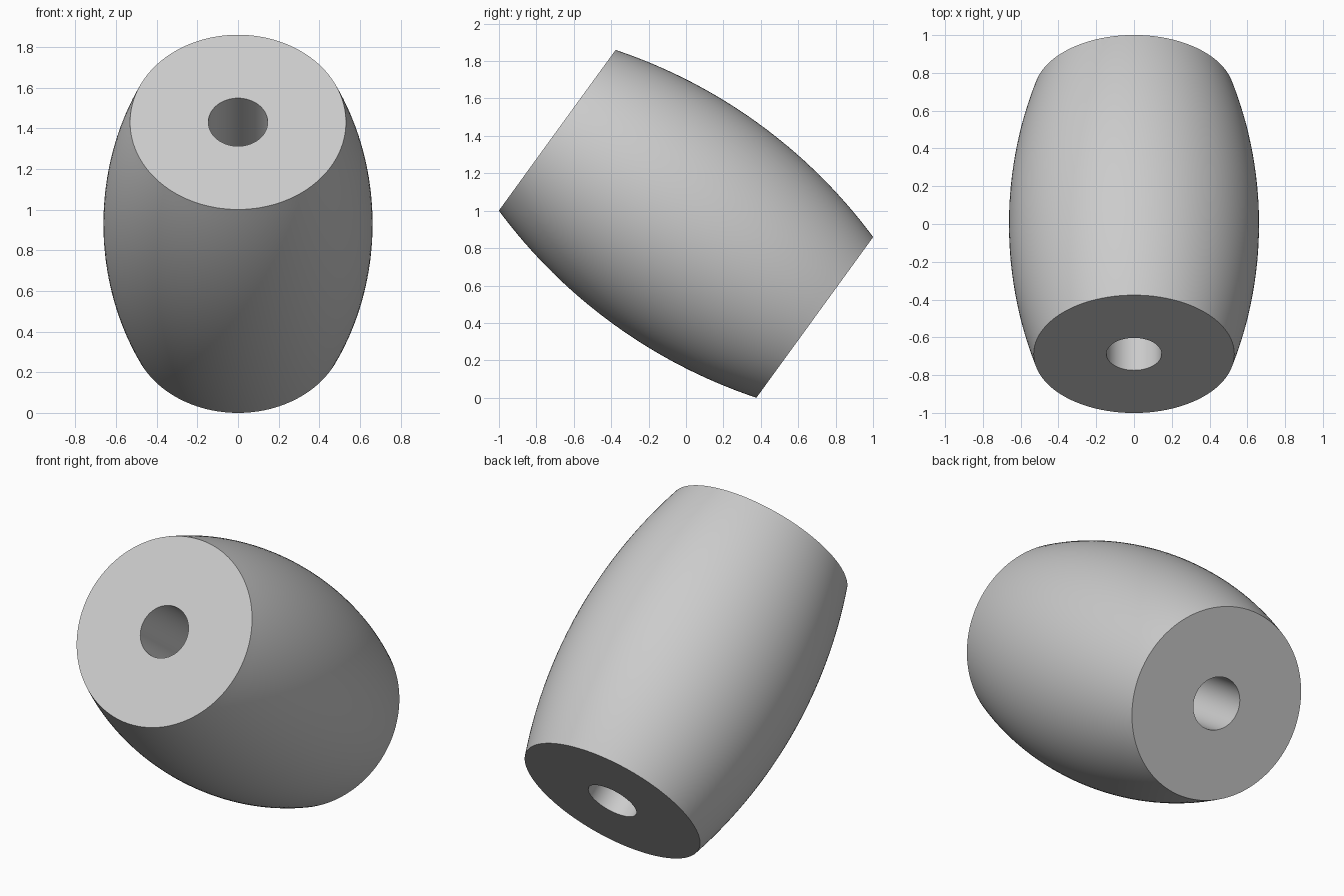
import bpy, bmesh
from math import radians, sqrt, pi
from mathutils import Matrix, Vector

cube = bpy.data.objects.get("Cube")
if cube:
    bpy.data.objects.remove(cube, do_unlink=True)

HALF = 0.851       # half length along the axis
END_R = 0.531      # radius of the flat ends
MID_R = 0.662      # radius at the bulge
BORE_R = 0.146     # radius of the through hole
SEGMENTS = 128
RINGS = 32

# Plain grey material
grey = bpy.data.materials.new("plain grey")
grey.use_nodes = True
colour = (0.6, 0.6, 0.6, 1)
grey.diffuse_color = colour
grey.node_tree.nodes["Principled BSDF"].inputs["Base Color"].default_value = colour

# Closed profile: circular-arc side, then the straight bore
sag = MID_R - END_R
arc_r = (HALF ** 2 + sag ** 2) / (2 * sag)
heights = [HALF * (2 * i / RINGS - 1) for i in range(RINGS + 1)]
profile = [(MID_R - arc_r + sqrt(arc_r ** 2 - z * z), z) for z in heights]
profile += [(BORE_R, HALF), (BORE_R, -HALF)]

# Lathe the profile around its axis
bm = bmesh.new()
verts = [bm.verts.new((r, 0, z)) for r, z in profile]
edges = [bm.edges.new((verts[i - 1], verts[i])) for i in range(len(verts))]
bmesh.ops.spin(bm, geom=verts + edges, cent=(0, 0, 0), axis=(0, 0, 1),
               angle=2 * pi, steps=SEGMENTS, use_merge=True)
bmesh.ops.remove_doubles(bm, verts=bm.verts, dist=0.0001)
bmesh.ops.recalc_face_normals(bm, faces=bm.faces)

# Tilt the barrel so one end looks forward and up, then rest it on the ground
bm.transform(Matrix.Rotation(radians(54), 4, "X"))
bm.transform(Matrix.Translation(Vector((0, 0, -min(v.co.z for v in bm.verts)))))

mesh = bpy.data.meshes.new("barrel_bushing")
bm.to_mesh(mesh)
bm.free()
mesh.materials.append(grey)
barrel = bpy.data.objects.new("barrel_bushing", mesh)
bpy.context.collection.objects.link(barrel)

# Smooth sides with crisp rims
bpy.ops.object.select_all(action="DESELECT")
barrel.select_set(True)
bpy.context.view_layer.objects.active = barrel
bpy.ops.object.shade_smooth_by_angle(angle=radians(30))
